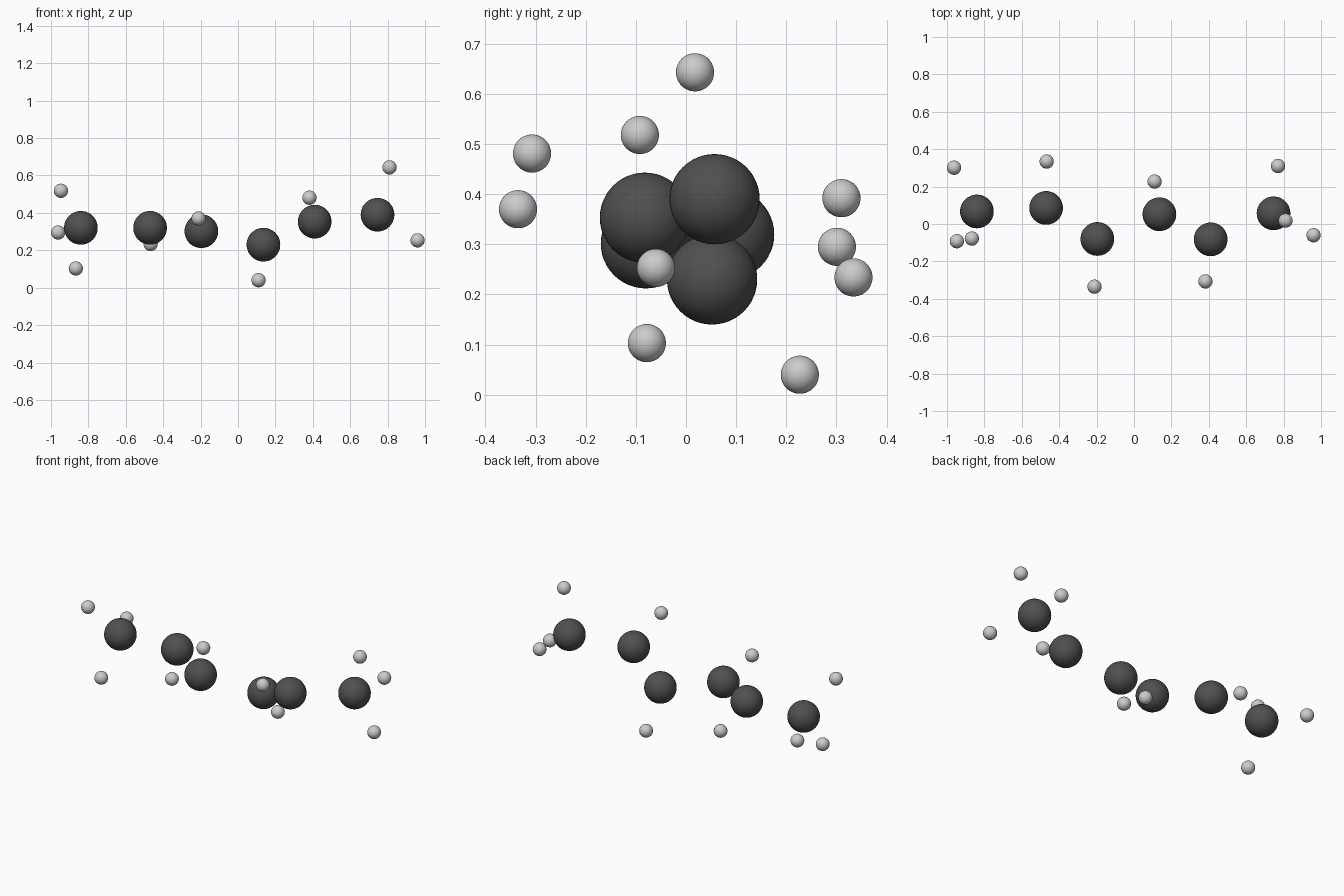
import bpy

cube = bpy.data.objects.get("Cube")
if cube:
    bpy.data.objects.remove(cube, do_unlink=True)


def make_material(name, value):
    mat = bpy.data.materials.new(name)
    mat.use_nodes = True
    colour = (value, value, value, 1)
    mat.diffuse_color = colour
    mat.node_tree.nodes["Principled BSDF"].inputs["Base Color"].default_value = colour
    return mat


def add_atoms(name, radius, mat, centres):
    for i, centre in enumerate(centres, 1):
        bpy.ops.mesh.primitive_uv_sphere_add(
            segments=48, ring_count=24, radius=radius, location=centre)
        atom = bpy.context.object
        atom.name = f"{name}_{i}"
        atom.data.materials.append(mat)
        bpy.ops.object.shade_smooth()


# Large dark atoms along the zigzag chain, from right to left
add_atoms("carbon_atom", 0.09, make_material("dark grey", 0.08), [
    (-0.84, 0.067, 0.32),
    (-0.47, 0.086, 0.32),
    (-0.196, -0.08, 0.302),
    (0.136, 0.052, 0.23),
    (0.41, -0.082, 0.353),
    (0.746, 0.057, 0.39),
])

# Small pale atoms around the chain
add_atoms("hydrogen_atom", 0.038, make_material("pale grey", 0.6), [
    (-0.947, -0.092, 0.518),
    (-0.962, 0.301, 0.295),
    (-0.867, -0.078, 0.103),
    (-0.467, 0.334, 0.234),
    (-0.211, -0.335, 0.37),
    (0.11, 0.227, 0.04),
    (0.382, -0.307, 0.481),
    (0.81, 0.018, 0.643),
    (0.77, 0.31, 0.392),
    (0.96, -0.06, 0.253),
])
